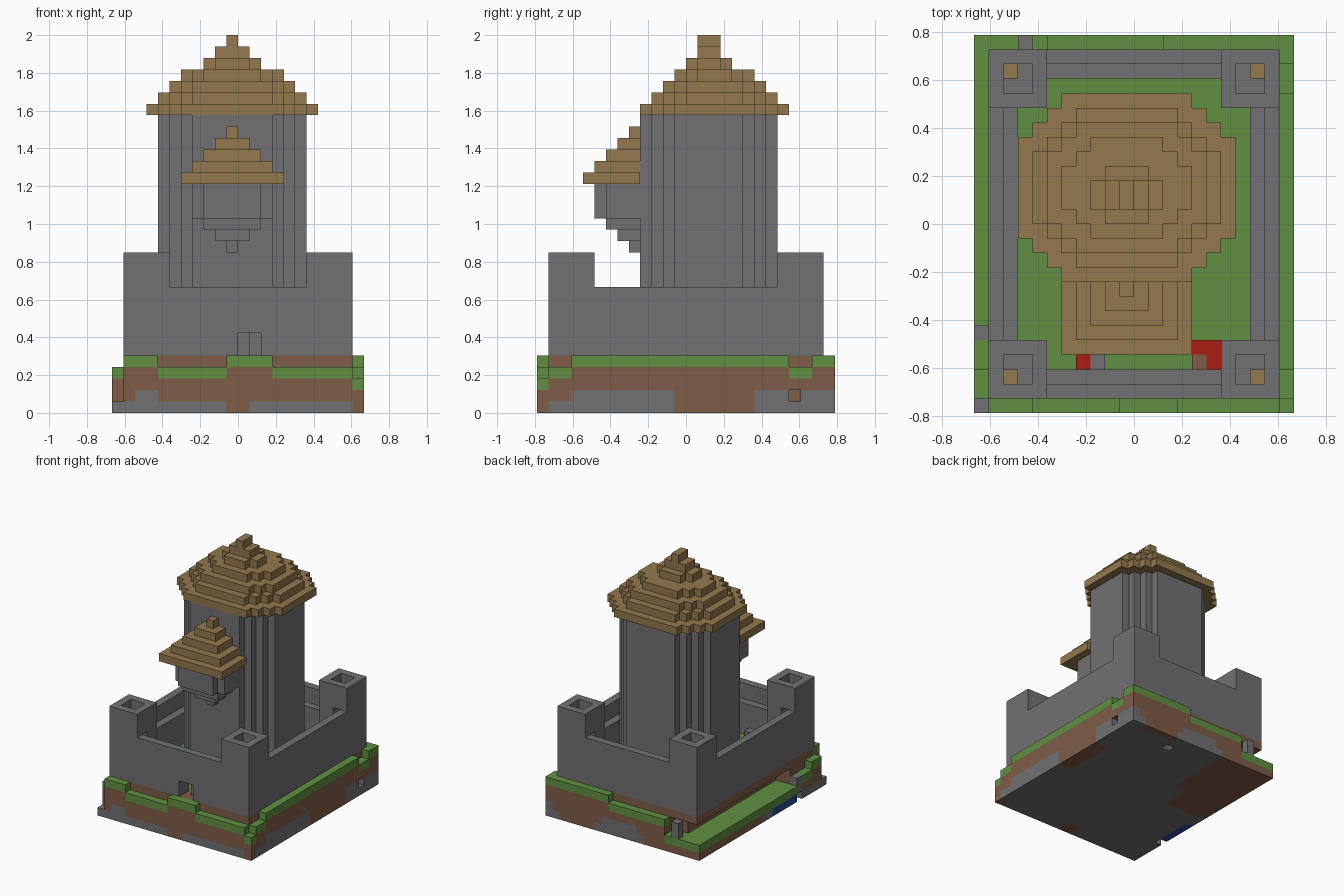
import bpy, bmesh
from mathutils import Vector

UNIT = 2 / 33  # edge of one block

cube = bpy.data.objects.get("Cube")
if cube:
    bpy.data.objects.remove(cube, do_unlink=True)

COLOURS = {
    "stone": (0.165, 0.160, 0.172),
    "grass": (0.115, 0.280, 0.053),
    "dirt": (0.212, 0.107, 0.065),
    "thatch": (0.292, 0.188, 0.076),
    "red": (0.402, 0.014, 0.006),
    "water": (0.02, 0.07, 0.35),
}
NAMES = list(COLOURS)
MATERIALS = []
for name, rgb in COLOURS.items():
    material = bpy.data.materials.new(name)
    material.use_nodes = True
    material.diffuse_color = (*rgb, 1)
    material.node_tree.nodes["Principled BSDF"].inputs["Base Color"].default_value = (*rgb, 1)
    MATERIALS.append(material)


def box(cells, x, y, z, colour):
    """Fill a block range; a colour of None carves it away."""
    for i in range(*x):
        for j in range(*y):
            for k in range(*z):
                if colour:
                    cells[i, j, k] = colour
                else:
                    cells.pop((i, j, k), None)


def paint(cells, x, y, z, colour):
    """Recolour only the blocks that already exist."""
    for i, j, k in list(cells):
        if x[0] <= i < x[1] and y[0] <= j < y[1] and z[0] <= k < z[1]:
            cells[i, j, k] = colour


def four(cells, x, y, z, colour):
    """Fill a range mirrored into all four quadrants."""
    for xs in (x, (-x[1], -x[0])):
        for ys in (y, (-y[1], -y[0])):
            box(cells, xs, ys, z, colour)


def octagon(cells, x, y, z, cut, colour):
    """Fill a range with stepped corners."""
    for k in range(cut + 1):
        box(cells, (x[0] + k, x[1] - k), (y[0] + cut - k, y[1] - cut + k), z, colour)


def ledge(cells, x, y, height):
    """Dirt bank with a grass top."""
    box(cells, x, y, (0, height), "dirt")
    box(cells, x, y, (height - 1, height), "grass")


def build(name, cells):
    """Make a mesh from the outer faces of the blocks."""
    bm = bmesh.new()
    corners = {}

    def vertex(p):
        key = tuple(round(c) for c in p)
        if key not in corners:
            corners[key] = bm.verts.new(Vector(key) * UNIT)
        return corners[key]

    for cell, colour in cells.items():
        for axis in range(3):
            for side in (0, 1):
                step = [0, 0, 0]
                step[axis] = 2 * side - 1
                if tuple(c + s for c, s in zip(cell, step)) in cells:
                    continue
                u, v, base = Vector(), Vector(), Vector(cell)
                u[(axis + 1) % 3] = 1
                v[(axis + 2) % 3] = 1
                base[axis] += side
                loop = [base, base + u, base + u + v, base + v]
                face = bm.faces.new([vertex(p) for p in (loop if side else loop[::-1])])
                face.material_index = NAMES.index(colour)
    mesh = bpy.data.meshes.new(name)
    bm.to_mesh(mesh)
    bm.free()
    for material in MATERIALS:
        mesh.materials.append(material)
    obj = bpy.data.objects.new(name, mesh)
    bpy.context.collection.objects.link(obj)


# Ground: dirt core with uneven grass banks around it
ground = {}
box(ground, (-10, 10), (-12, 12), (0, 5), "dirt")
box(ground, (-8, 8), (-10, 10), (4, 5), "grass")
front, back, east, west = (-13, -12), (12, 13), (10, 11), (-11, -10)
for start, end, height in ((-10, -7, 5), (-7, -1, 4), (-1, 3, 5), (3, 10, 4), (10, 11, 3)):
    ledge(ground, (start, end), front, height)
for start, end, height in ((-12, -10, 4), (-10, 9, 5), (9, 11, 4), (11, 13, 5)):
    ledge(ground, east, (start, end), height)
for start, end, height in ((-11, -6, 2), (-6, 2, 4), (2, 10, 5)):
    ledge(ground, (start, end), back, height)
for start, end, height in ((-12, -10, 4), (-10, -8, 3), (-7, 13, 2)):
    ledge(ground, west, (start, end), height)

# Undercut bank on the low side
for x, y in (((-11, -8), (-7, 13)), ((-11, -6), (11, 13))):
    box(ground, x, y, (2, 4), None)
    paint(ground, x, y, (1, 2), "grass")

# Rock in the bottom layers
paint(ground, (-11, 11), (-13, 13), (0, 1), "stone")
paint(ground, (-9, -7), front, (1, 2), "stone")
paint(ground, east, (-10, -1), (1, 2), "stone")
paint(ground, east, (6, 13), (1, 2), "stone")
paint(ground, (-2, 3), back, (1, 2), "stone")
for x, y in (((-1, 1), (-13, -11)), (east, front), ((9, 11), (-1, 6)),
             ((-11, -5), (0, 13)), ((-5, -3), (4, 13)), ((4, 9), (12, 13))):
    paint(ground, x, y, (0, 1), "dirt")
paint(ground, west, (-7, -2), (0, 1), "water")
paint(ground, west, (-8, -7), (0, 1), "grass")

# Loose stones and small holes
box(ground, west, front, (0, 1), "stone")
box(ground, west, (-8, -7), (1, 3), "stone")
box(ground, (-8, -7), back, (2, 4), "stone")
box(ground, east, (9, 10), (1, 2), None)
box(ground, (3, 4), (10, 11), (0, 1), None)
build("ground", ground)

# Curtain wall with parapet and inner walkway
wall = {}
four(wall, (9, 10), (0, 12), (5, 11), "stone")
four(wall, (0, 10), (11, 12), (5, 11), "stone")
four(wall, (8, 9), (0, 11), (5, 9), "stone")
four(wall, (0, 9), (10, 11), (5, 9), "stone")

# Corner turrets, hollow, with doors to the walkways
four(wall, (6, 10), (8, 12), (5, 14), "stone")
four(wall, (7, 9), (9, 11), (9, 14), None)
four(wall, (6, 7), (10, 11), (9, 11), None)
four(wall, (8, 9), (8, 9), (9, 11), None)

# Gate
box(wall, (0, 2), (-12, -11), (5, 7), None)
box(wall, (0, 1), (-11, -10), (5, 7), None)
build("curtain_wall", wall)

posts = {}
four(posts, (8, 9), (10, 11), (9, 13), "thatch")
build("turret_posts", posts)

# Main tower
tower = {}
octagon(tower, (-7, 6), (-4, 8), (5, 26), 3, "stone")
build("main_tower", tower)

# Stepped main roof
roof = {}
layers = (
    (-8, 7, -4, 9, 3), (-7, 6, -3, 8, 3), (-6, 5, -2, 7, 2), (-5, 4, -1, 6, 2),
    (-3, 2, 0, 4, 1), (-2, 1, 1, 3, 0), (-1, 0, 1, 3, 0),
)
for level, (x0, x1, y0, y1, cut) in enumerate(layers, 26):
    octagon(roof, (x0, x1), (y0, y1), (level, level + 1), cut, "thatch")
build("main_roof", roof)

# Bay window on tapering corbels
bay = {}
box(bay, (-4, 3), (-7, -4), (17, 20), "stone")
box(bay, (-3, 2), (-8, -7), (17, 20), "stone")
for step in range(3):
    box(bay, (step - 3, 2 - step), (step - 7, -4), (16 - step, 17 - step), "stone")
build("bay_window", bay)

# Stepped bay roof
bay_roof = {}
for step in range(5):
    box(bay_roof, (step - 5, 4 - step), (step - 9, -4), (20 + step, 21 + step), "thatch")
build("bay_roof", bay_roof)

# Courtyard blocks
yard = {}
for x, y, colour in ((-4, -10, "red"), (-3, -10, "stone"), (4, -9, "red"),
                     (5, -9, "red"), (5, -10, "red"), (4, -10, "dirt")):
    box(yard, (x, x + 1), (y, y + 1), (5, 6), colour)
build("courtyard_blocks", yard)
